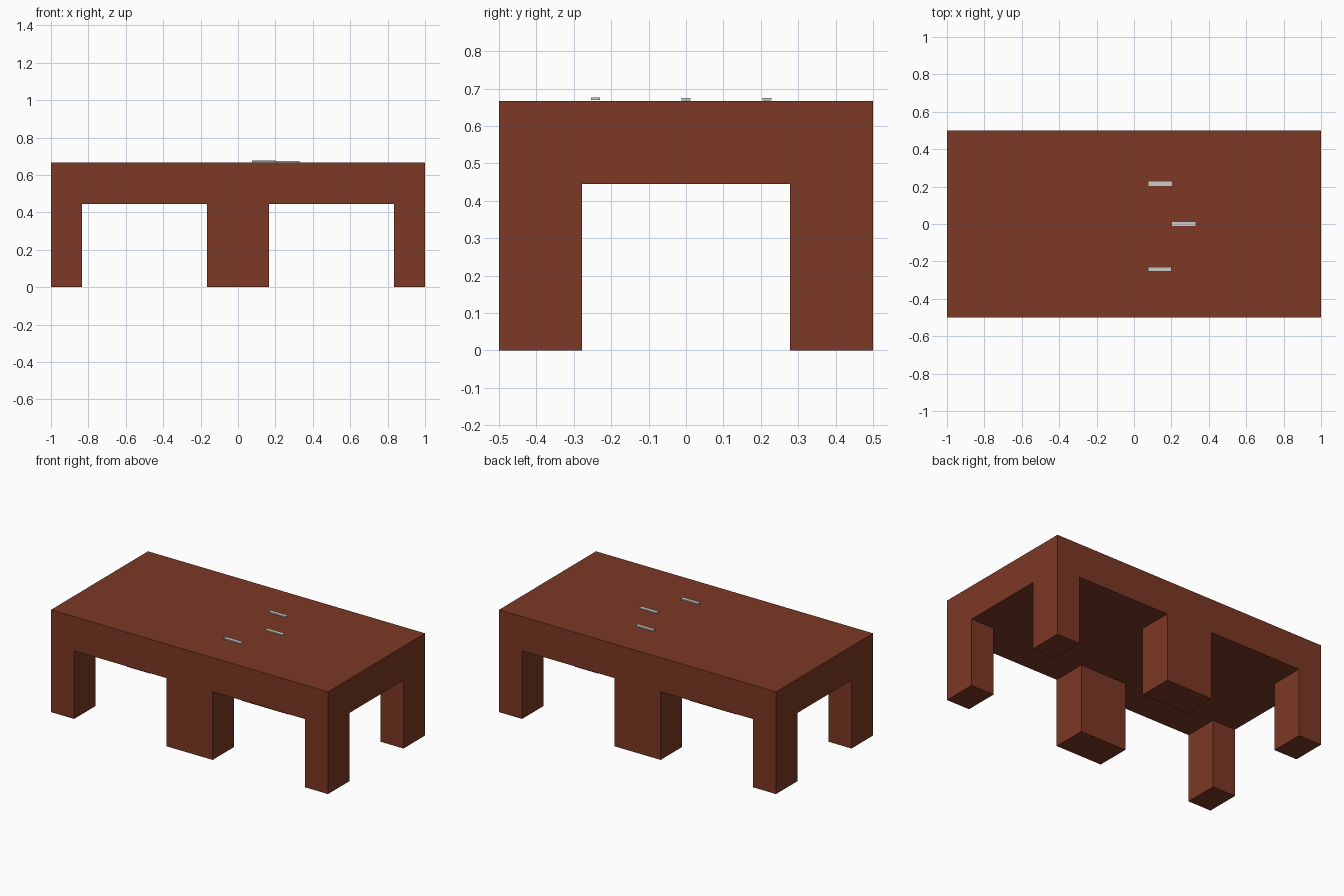
import bpy, bmesh
from mathutils import Matrix, Vector

if "Cube" in bpy.data.objects:
    bpy.data.objects.remove(bpy.data.objects["Cube"])

H, UNDER = 0.667, 0.445        # table height, underside of the slab
LEG_X, LEG_Y = 0.167, 0.222    # leg cross-section

wood = bpy.data.materials.new("brown_wood")
wood.diffuse_color = (0.20, 0.04, 0.018, 1)
wood.use_nodes = True
wood.node_tree.nodes["Principled BSDF"].inputs["Base Color"].default_value = wood.diffuse_color


def make_object(name, bm, mat=None):
    bmesh.ops.recalc_face_normals(bm, faces=bm.faces)
    mesh = bpy.data.meshes.new(name)
    bm.to_mesh(mesh)
    bm.free()
    if mat:
        mesh.materials.append(mat)
    obj = bpy.data.objects.new(name, mesh)
    bpy.context.collection.objects.link(obj)
    return obj


# Table: a flat grid extruded up into a slab, corner cells extruded down as legs
def table(name, cx):
    bm = bmesh.new()
    xs = [cx - 0.5, cx - 0.5 + LEG_X, cx + 0.5 - LEG_X, cx + 0.5]
    ys = [-0.5, -0.5 + LEG_Y, 0.5 - LEG_Y, 0.5]
    v = [[bm.verts.new((x, y, UNDER)) for y in ys] for x in xs]
    cells = {(i, j): bm.faces.new((v[i][j], v[i][j + 1], v[i + 1][j + 1], v[i + 1][j]))
             for i in range(3) for j in range(3)}
    # slab sides and a single top face
    rim = ([v[i][0] for i in range(3)] + [v[3][j] for j in range(3)]
           + [v[i][3] for i in (3, 2, 1)] + [v[0][j] for j in (3, 2, 1)])
    top = [bm.verts.new((p.co.x, p.co.y, H)) for p in rim]
    for k in range(12):
        n = (k + 1) % 12
        bm.faces.new((rim[k], rim[n], top[n], top[k]))
    bm.faces.new(top)
    # legs
    corners = [cells[i, j] for i in (0, 2) for j in (0, 2)]
    for f in bmesh.ops.extrude_discrete_faces(bm, faces=corners)["faces"]:
        bmesh.ops.translate(bm, verts=f.verts, vec=(0, 0, -UNDER))
    return make_object(name, bm, wood)


table("left_table", -0.5)
table("right_table", 0.5)


# Thin grey bars lying on the right table
def bar(name, x, y, z):
    bm = bmesh.new()
    bmesh.ops.create_cube(bm, size=1, matrix=Matrix.Translation((x, y, z))
                          @ Matrix.Diagonal(Vector((0.125, 0.024, 0.007, 1))))
    return make_object(name, bm)


bar("back_bar", 0.14, 0.216, 0.6715)
bar("middle_bar", 0.267, 0.0, 0.6710)
bar("front_bar", 0.137, -0.242, 0.6730)
